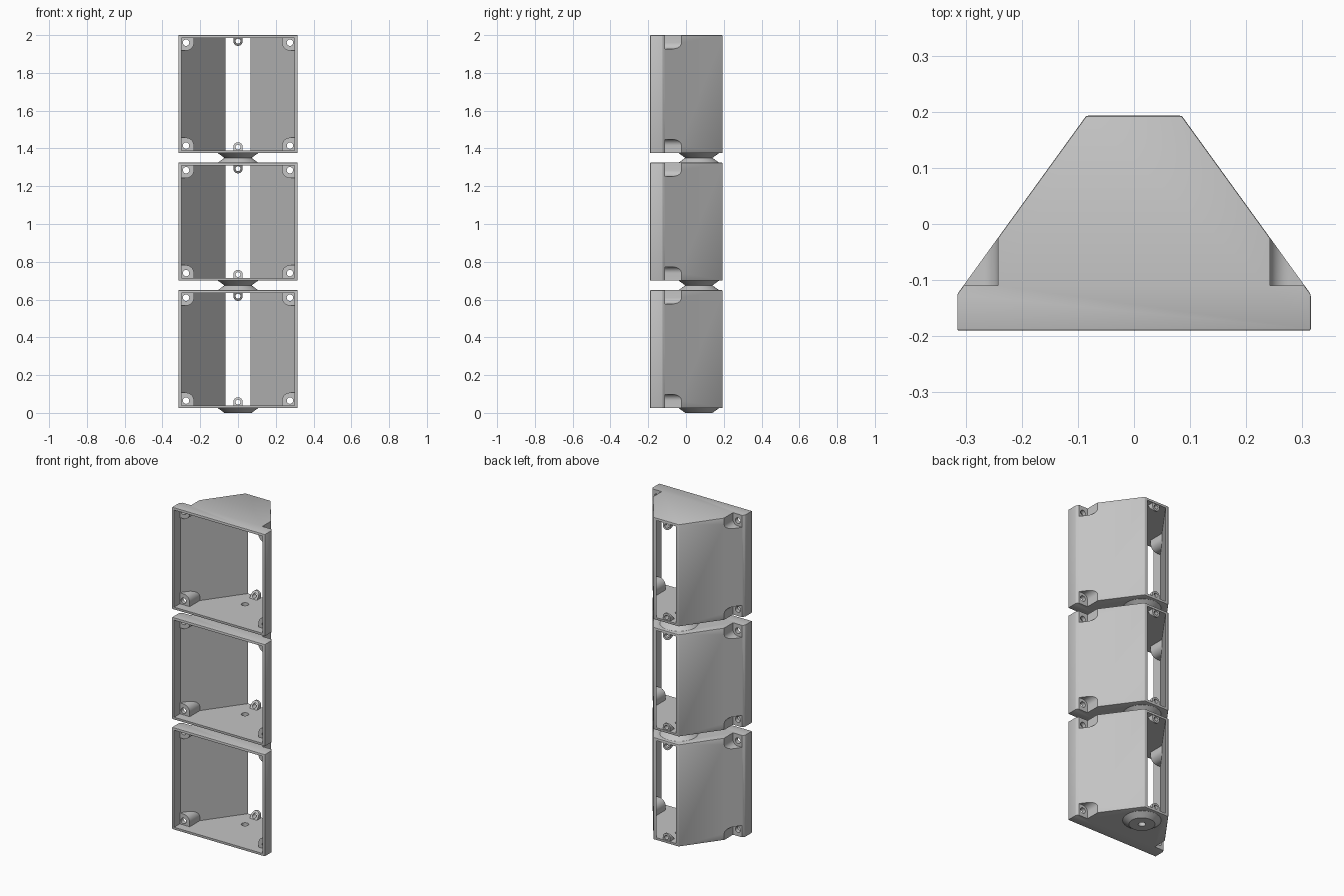
import bpy, bmesh, math
from mathutils import Matrix

if "Cube" in bpy.data.objects:
    bpy.data.objects.remove(bpy.data.objects["Cube"])

H, GAP = 0.625, 0.025            # housing height, spacer height
WALL, FRONT, BACK = 0.015, -0.19, 0.193
SCREW_X, SCREW_Z = 0.275, 0.04   # screw axis, measured from the housing ends
HUB_Y = 0.068

grey = bpy.data.materials.new("grey_plastic")
grey.use_nodes = True
grey.diffuse_color = (0.55, 0.55, 0.55, 1)
grey.node_tree.nodes["Principled BSDF"].inputs["Base Color"].default_value = grey.diffuse_color


def make_object(name, bm):
    bmesh.ops.recalc_face_normals(bm, faces=bm.faces)
    mesh = bpy.data.meshes.new(name)
    bm.to_mesh(mesh)
    bm.free()
    obj = bpy.data.objects.new(name, mesh)
    bpy.context.collection.objects.link(obj)
    return obj


def prism(name, start, end):
    """Solid between two matching outlines."""
    bm = bmesh.new()
    a = [bm.verts.new(p) for p in start]
    b = [bm.verts.new(p) for p in end]
    bm.faces.new(a)
    bm.faces.new(b)
    for i in range(len(a)):
        j = (i + 1) % len(a)
        bm.faces.new((a[i], a[j], b[j], b[i]))
    return make_object(name, bm)


def cone(name, r1, r2, z1, z2, y=HUB_Y):
    bm = bmesh.new()
    bmesh.ops.create_cone(bm, cap_ends=True, segments=48, radius1=r1, radius2=r2, depth=z2 - z1,
                          matrix=Matrix.Translation((0, y, (z1 + z2) / 2)))
    return make_object(name, bm)


def hole(x, z, r, y1, y2):
    """Round cutter along y."""
    ring = [(x + r * math.cos(i * math.tau / 24), z + r * math.sin(i * math.tau / 24)) for i in range(24)]
    return prism("hole", [(u, y1, v) for u, v in ring], [(u, y2, v) for u, v in ring])


def apply_modifiers(obj):
    graph = bpy.context.evaluated_depsgraph_get()
    mesh = bpy.data.meshes.new_from_object(obj.evaluated_get(graph))
    obj.modifiers.clear()
    obj.data = mesh


def combine(obj, tool, operation):
    mod = obj.modifiers.new("combine", "BOOLEAN")
    mod.operation, mod.solver, mod.object = operation, "EXACT", tool
    apply_modifiers(obj)
    bpy.data.objects.remove(tool)


def corner(r, y1, y2, side, top):
    """Corner block with a round inner edge concentric with the screw."""
    arc = [math.pi - i * math.pi / 16 for i in range(9)]
    pts = [(0.4, -0.1), (SCREW_X - r, -0.1)]
    pts += [(SCREW_X + r * math.cos(a), SCREW_Z + r * math.sin(a)) for a in arc]
    pts += [(0.4, SCREW_Z + r)]
    pts = [(side * u, H - v if top else v) for u, v in pts]
    return prism("corner", [(u, y1, v) for u, v in pts], [(u, y2, v) for u, v in pts])


def lug(top):
    """Rounded lug at the back opening with a sloping front face."""
    r, mid = 0.025, 0.032
    pts = [(r, 0.006), (-r, 0.006)]
    pts += [(r * math.cos(a), mid + r * math.sin(a)) for a in [math.pi - i * math.pi / 16 for i in range(17)]]
    z = lambda v: H - v if top else v
    return prism("lug", [(u, 0.137 + 0.75 * v, z(v)) for u, v in pts],
                 [(u, BACK - 0.004, z(v)) for u, v in pts])


def outline(half, z):
    return [(s * x, y, z) for s, row in ((1, half), (-1, half[::-1])) for x, y in row]


CORNERS = [(s, t) for s in (1, -1) for t in (False, True)]


def housing(name, base, upper_hub):
    # Tapered body with softly broken edges
    body = [(0.315, FRONT), (0.315, -0.125), (0.085, BACK)]
    obj = prism(name, outline(body, 0), outline(body, H))
    bevel = obj.modifiers.new("bevel", "BEVEL")
    bevel.width, bevel.segments = 0.003, 2
    apply_modifiers(obj)

    # Cavity open at front and back, leaving the screw bosses
    inner = [(0.3, -0.3), (0.3, -0.13), (0.0253, 0.25)]
    cavity = prism("cavity", outline(inner, WALL), outline(inner, H - WALL))
    for side, top in CORNERS:
        combine(cavity, corner(0.042, -0.135, 0.3, side, top), "DIFFERENCE")
    combine(obj, cavity, "DIFFERENCE")

    # Outer screw pockets and screw holes
    for side, top in CORNERS:
        combine(obj, corner(0.033, -0.11, 0.1, side, top), "DIFFERENCE")
        combine(obj, hole(side * SCREW_X, H - SCREW_Z if top else SCREW_Z, 0.017, -0.18, 0), "DIFFERENCE")

    # Rear lugs
    for top in (False, True):
        combine(obj, lug(top), "UNION")
        combine(obj, hole(0, H - 0.032 if top else 0.032, 0.013, 0.1, 0.3), "DIFFERENCE")

    # Conical spacers with a cable hole
    combine(obj, cone("hub", 0.072, 0.112, -GAP, 0.004), "UNION")
    combine(obj, cone("cable_hole", 0.021, 0.021, -0.1, 0.1), "DIFFERENCE")
    if upper_hub:
        combine(obj, cone("hub", 0.112, 0.072, H - 0.004, H + GAP), "UNION")
        combine(obj, cone("cable_hole", 0.021, 0.021, H - 0.1, H + 0.1), "DIFFERENCE")

    obj.data.materials.clear()
    obj.data.materials.append(grey)
    obj.location.z = base
    return obj


parts = [housing(n + "_housing", GAP + i * (H + 2 * GAP), i < 2)
         for i, n in enumerate(("lower", "middle", "upper"))]

bpy.ops.object.select_all(action="DESELECT")
for part in parts:
    part.select_set(True)
bpy.context.view_layer.objects.active = parts[0]
bpy.ops.object.shade_smooth_by_angle(angle=math.radians(30))
